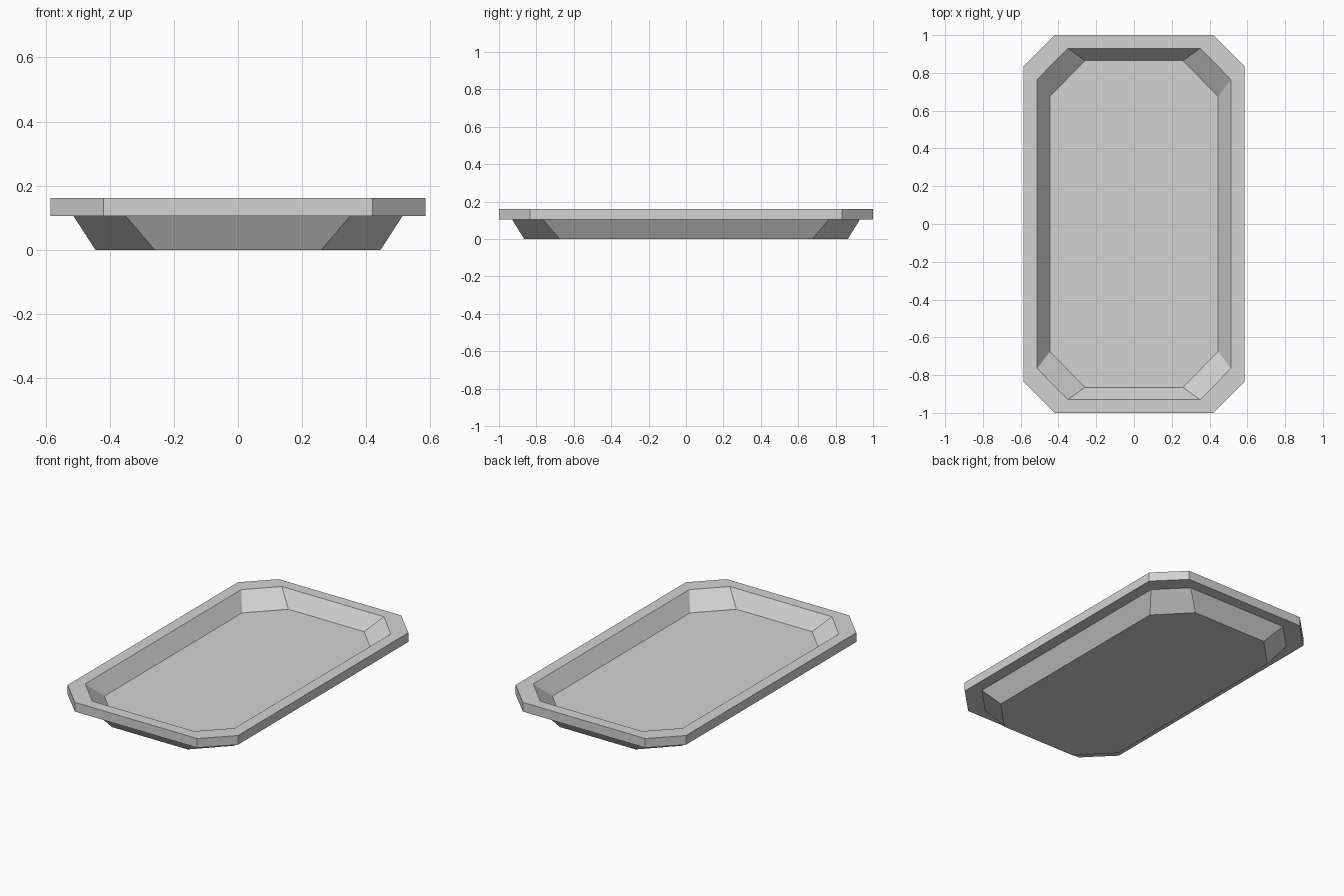
import bpy
import bmesh

cube = bpy.data.objects.get("Cube")
if cube:
    bpy.data.objects.remove(cube, do_unlink=True)

# Single light grey material
grey = bpy.data.materials.new("light grey")
grey.use_nodes = True
colour = (0.65, 0.65, 0.65, 1.0)
grey.diffuse_color = colour
grey.node_tree.nodes["Principled BSDF"].inputs["Base Color"].default_value = colour


def octagon(bm, half_x, half_y, cut_x, cut_y, z):
    """Ring of a rectangle with cut corners, counter-clockwise."""
    cx, cy = half_x - cut_x, half_y - cut_y
    points = [(half_x, -cy), (half_x, cy), (cx, half_y), (-cx, half_y),
              (-half_x, cy), (-half_x, -cy), (-cx, -half_y), (cx, -half_y)]
    return [bm.verts.new((x, y, z)) for x, y in points]


def bridge(bm, lower, upper):
    for i in range(len(lower)):
        j = (i + 1) % len(lower)
        bm.faces.new((lower[i], lower[j], upper[j], upper[i]))


# Tray sections: half width, half length, corner cuts, height
base = (0.445, 0.865, 0.185, 0.19)
mouth = (0.513, 0.93, 0.163, 0.165)
lip = (0.585, 1.0, 0.165, 0.165)
sections = [
    (*base, 0.0),      # underside
    (*mouth, 0.105),   # top of sloping outer wall
    (*lip, 0.105),     # lower lip edge
    (*lip, 0.162),     # upper lip edge
    (*mouth, 0.162),   # inner lip edge
    (*base, 0.07),     # tray floor
]

bm = bmesh.new()
rings = [octagon(bm, *section) for section in sections]
for lower, upper in zip(rings, rings[1:]):
    bridge(bm, lower, upper)
bm.faces.new(list(reversed(rings[0])))
bm.faces.new(rings[-1])
bmesh.ops.recalc_face_normals(bm, faces=bm.faces)

mesh = bpy.data.meshes.new("tray")
bm.to_mesh(mesh)
bm.free()
mesh.materials.append(grey)
tray = bpy.data.objects.new("tray", mesh)
bpy.context.collection.objects.link(tray)
